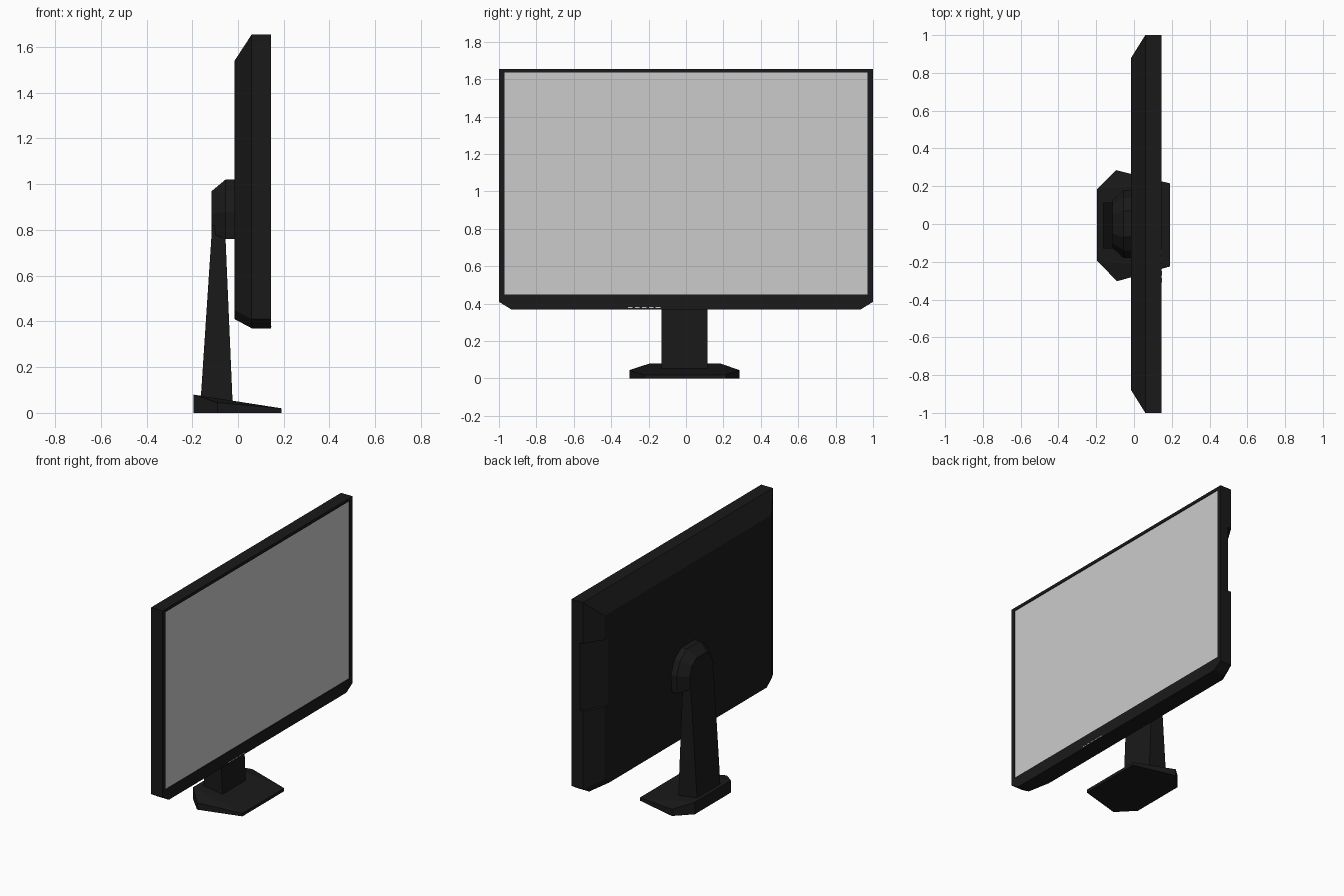
import bpy, bmesh

if "Cube" in bpy.data.objects:
    bpy.data.objects.remove(bpy.data.objects["Cube"])

black = bpy.data.materials.new("black_plastic")
black.diffuse_color = (0.01, 0.01, 0.01, 1)
black.use_nodes = True
black.node_tree.nodes["Principled BSDF"].inputs["Base Color"].default_value = black.diffuse_color


def loft(name, rings, mat=None):
    """Closed flat-sided solid through rings of equal point count."""
    bm = bmesh.new()
    loops = [[bm.verts.new(p) for p in ring] for ring in rings]
    n = len(loops[0])
    for a, b in zip(loops, loops[1:]):
        for i in range(n):
            j = (i + 1) % n
            bm.faces.new((a[i], a[j], b[j], b[i]))
    bm.faces.new(loops[0])
    bm.faces.new(loops[-1])
    bmesh.ops.recalc_face_normals(bm, faces=bm.faces)
    me = bpy.data.meshes.new(name)
    bm.to_mesh(me)
    bm.free()
    ob = bpy.data.objects.new(name, me)
    bpy.context.collection.objects.link(ob)
    if mat:
        me.materials.append(mat)
    return ob


def mirrored(x, half):
    """Outline in the yz plane from its +y half."""
    return [(x, y, z) for y, z in half] + [(x, -y, z) for y, z in reversed(half)]


def box(name, x0, x1, y0, y1, z0, z1, mat=None):
    return loft(name, [[(x, y0, z0), (x, y1, z0), (x, y1, z1), (x, y0, z1)]
                       for x in (x0, x1)], mat)


def cut(target, cutter):
    m = target.modifiers.new(cutter.name, 'BOOLEAN')
    m.operation = 'DIFFERENCE'
    m.solver = 'EXACT'
    m.object = cutter
    cutter.hide_render = True
    cutter.hide_set(True)


# Display housing with bevelled back and clipped bottom corners
outer = [(1.0, 1.655), (1.0, 0.41), (0.935, 0.37)]
inner = [(0.88, 1.54), (0.88, 0.45), (0.83, 0.41)]
housing = loft("display_housing", [mirrored(-0.015, inner), mirrored(0.06, outer),
                                   mirrored(0.145, outer)], black)

# Shallow opening for the panel, and the panel itself
cut(housing, box("screen_cutter", 0.138, 0.2, -0.97, 0.97, 0.45, 1.635))
box("screen", 0.136, 0.14, -0.97, 0.97, 0.45, 1.635)

# Port recess along the bevel on one side
slot = [(-0.0245, 0.827), (0.1035, 1.032), (0.019, 1.085), (-0.109, 0.88)]
cut(housing, loft("port_cutter", [[(x, y, z) for x, y in slot] for z in (0.93, 1.38)]))

# Row of button marks on the lower bezel
for i in range(5):
    y = -0.31 + i * 0.037
    box(f"button_mark_{i + 1}", 0.144, 0.147, y, y + 0.025, 0.376, 0.381)

# Arched mounting hub on the back
hub_wide = [(0.17, 0.76), (0.18, 0.88), (0.14, 0.97), (0.07, 1.02)]
hub_small = [(0.115, 0.785), (0.125, 0.87), (0.10, 0.935), (0.05, 0.97)]
loft("mounting_hub", [mirrored(-0.01, hub_wide), mirrored(-0.055, hub_wide),
                      mirrored(-0.115, hub_small)], black)

# Tapered neck
loft("neck", [[(a, -0.13, z), (b, -0.13, z), (b, 0.115, z), (a, 0.115, z)]
              for a, b, z in ((-0.165, -0.023, 0.03), (-0.113, -0.057, 0.82))], black)

# Six-sided base with a top sloping down toward the screen side
foot = [(-0.195, -0.195, 0.08), (-0.09, -0.303, 0.045), (0.19, -0.225, 0.02),
        (0.19, 0.215, 0.02), (-0.095, 0.285, 0.045), (-0.195, 0.185, 0.08)]
base = loft("base", [[(x, y, 0) for x, y, z in foot], foot], black)
bm = bmesh.new()
bm.from_mesh(base.data)
bm.verts.ensure_lookup_table()
for a, b in ((6, 8), (9, 11)):
    bmesh.ops.connect_verts(bm, verts=[bm.verts[a], bm.verts[b]])
bm.to_mesh(base.data)
bm.free()
